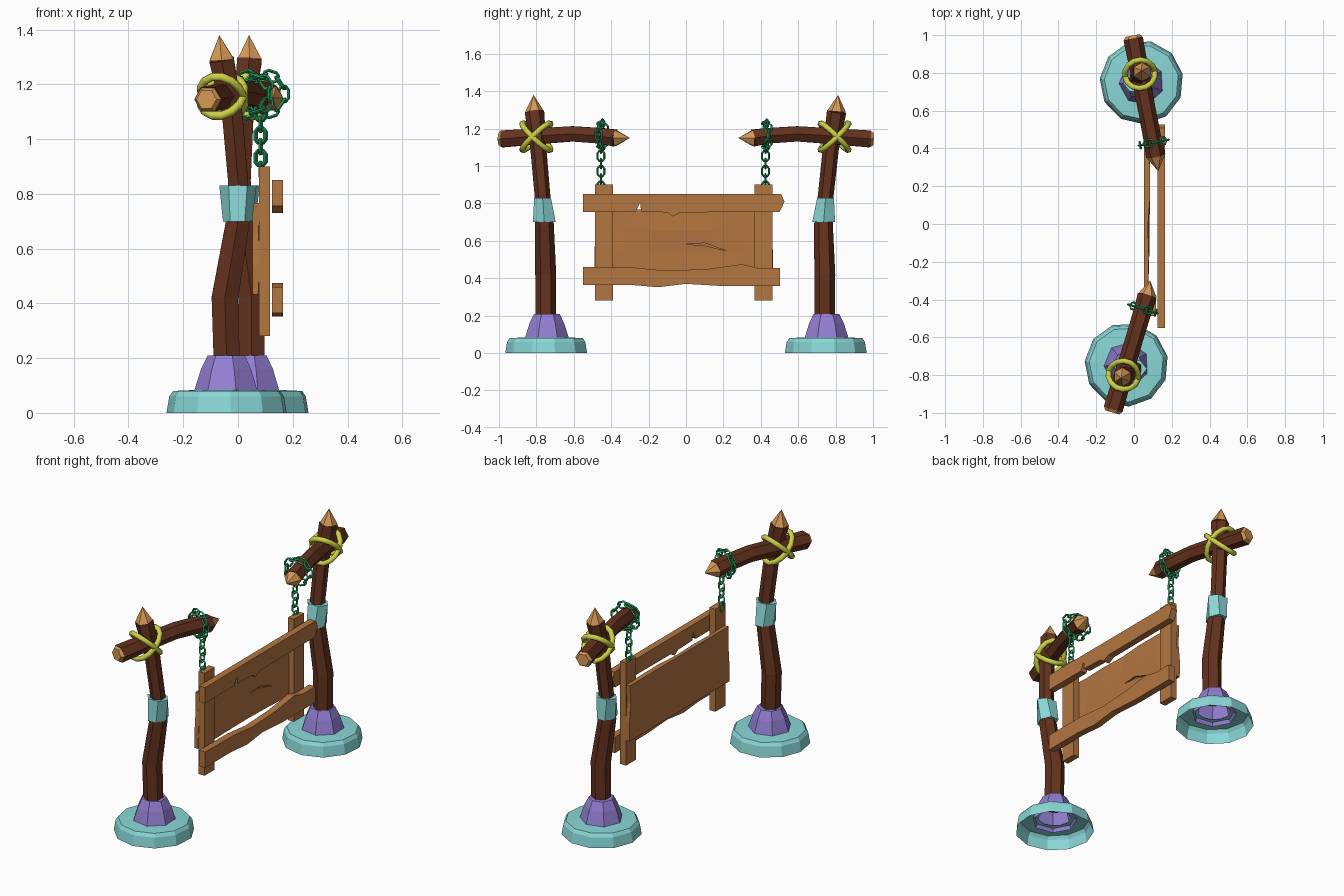
import bpy, bmesh, math, random
from mathutils import Vector as V

if "Cube" in bpy.data.objects:
    bpy.data.objects.remove(bpy.data.objects["Cube"])

random.seed(4)
MATS = {}


def mat(name, r, g, b):
    m = bpy.data.materials.new(name)
    lin = [(c / 255 / 12.92) if c < 10 else ((c / 255 + 0.055) / 1.055) ** 2.4 for c in (r, g, b)]
    m.diffuse_color = (*lin, 1)
    m.use_nodes = True
    m.node_tree.nodes["Principled BSDF"].inputs["Base Color"].default_value = m.diffuse_color
    MATS[name] = m


for args in (("bark", 100, 50, 30), ("cut_wood", 212, 152, 85), ("plank", 180, 118, 65),
             ("teal", 138, 215, 215), ("purple", 146, 126, 210), ("green", 40, 165, 100),
             ("rope", 205, 210, 70)):
    mat(*args)


def finish(bm, name, material, smooth=False, recalc=True):
    bmesh.ops.remove_doubles(bm, verts=bm.verts, dist=0.0003)
    if recalc:
        bmesh.ops.recalc_face_normals(bm, faces=bm.faces)
    me = bpy.data.meshes.new(name)
    bm.to_mesh(me)
    bm.free()
    me.materials.append(MATS[material])
    for p in me.polygons:
        p.use_smooth = smooth
    ob = bpy.data.objects.new(name, me)
    bpy.context.collection.objects.link(ob)
    return ob


def sweep(bm, pts, radii, n, ref, closed=False):
    """Sweep an n-sided ring along points."""
    pts = [V(p) for p in pts]
    k = len(pts)
    rings = []
    for i, p in enumerate(pts):
        if closed:
            t = pts[(i + 1) % k] - pts[i - 1]
        else:
            t = pts[min(i + 1, k - 1)] - pts[max(i - 1, 0)]
        t.normalize()
        u = t.cross(V(ref)).normalized()
        v = u.cross(t)
        r = radii[i] if isinstance(radii, (list, tuple)) else radii
        rings.append([bm.verts.new(p + r * (math.cos(a) * u + math.sin(a) * v))
                      for a in (2 * math.pi * j / n for j in range(n))])
    for i in range(k if closed else k - 1):
        a, b = rings[i], rings[(i + 1) % k]
        for j in range(n):
            bm.faces.new((a[j], a[(j + 1) % n], b[(j + 1) % n], b[j]))
    if not closed:
        bm.faces.new(rings[0])
        bm.faces.new(rings[-1][::-1])


def tube(name, material, pts, radii, n, ref, closed=False, smooth=False):
    bm = bmesh.new()
    sweep(bm, pts, radii, n, ref, closed)
    return finish(bm, name, material, smooth)


def lathe(name, material, centre, profile, n, spin, cap):
    """Open-bottomed stone ring from a radius/height profile."""
    bm = bmesh.new()
    rings = [[bm.verts.new((centre[0] + r * math.cos(spin + 2 * math.pi * j / n),
                            centre[1] + r * math.sin(spin + 2 * math.pi * j / n), z))
              for j in range(n)] for r, z in profile]
    for a, b in zip(rings, rings[1:]):
        for j in range(n):
            bm.faces.new((a[j], a[(j + 1) % n], b[(j + 1) % n], b[j]))
    if cap:
        bm.faces.new(rings[-1])
    finish(bm, name, material, recalc=False)


def add_link(bm, c, along, normal, half=0.027, wide=0.018):
    side = normal.cross(along).normalized()
    shape = ((1, .45), (.55, 1), (-.55, 1), (-1, .45), (-1, -.45), (-.55, -1), (.55, -1), (1, -.45))
    sweep(bm, [c + along * a * half + side * b * wide for a, b in shape], 0.006, 4, normal, True)


def stand(tag, base, post, beam, chain_at, drop):
    # stone footing
    lathe("base_stone_" + tag, "teal", base,
          [(.222, 0), (.212, .06), (.198, .08), (.09, .085)], 11, .2, False)
    lathe("post_socket_" + tag, "purple", base,
          [(.127, .06), (.095, .16), (.07, .21)], 7, .5, True)

    # post with sharpened tip
    tube("post_" + tag, "bark", post[:-1], [.055, .056, .05, .042, .043, .052], 6, (1, 0, 0))
    tube("post_tip_" + tag, "cut_wood", post[-2:], [.051, 0], 6, (1, 0, 0))

    # tapered collar, wider across x at the top and across y at the bottom
    lo, hi = V(post[2]), V(post[3])
    bm = bmesh.new()
    rows = []
    for z, rx, ry in ((.70, .053, .063), (.83, .068, .046)):
        c = lo.lerp(hi, (z - lo.z) / (hi.z - lo.z))
        rows.append([bm.verts.new((c.x + rx * math.cos(j * math.pi / 3),
                                   c.y + ry * math.sin(j * math.pi / 3) * 1.12, z)) for j in range(6)])
    for j in range(6):
        bm.faces.new((rows[0][j], rows[0][(j + 1) % 6], rows[1][(j + 1) % 6], rows[1][j]))
    bm.faces.new(rows[0])
    bm.faces.new(rows[1])
    finish(bm, "post_collar_" + tag, "teal")

    # bowed cross beam: bevelled outer end, pointed inner end
    a, b, tip = (V(p) for p in beam)
    d = V((b.x - a.x, b.y - a.y, 0)).normalized()
    pts = [a.lerp(b, t) + V((0, 0, h)) for t, h in ((0, 0), (.3, .012), (.62, .024), (.88, .012), (1, 0))]
    tube("beam_" + tag, "bark", pts, [.052, .049, .047, .048, .052], 6, (0, 0, 1))
    tube("beam_tip_" + tag, "cut_wood", [pts[-1], tip], [.051, 0], 6, (0, 0, 1))
    tube("beam_end_" + tag, "cut_wood", [a, a - d * .018], [.051, .038], 6, (0, 0, 1))

    # crossed rope lashing
    side = d.cross(V((0, 0, 1)))
    c = a.lerp(b, .3) + V((0, 0, .01))
    for i, s in enumerate((1, -1)):
        e = d * .72 * s + V((0, 0, .69))
        loop = [c + side * .08 * math.cos(q) + e * .105 * math.sin(q)
                for q in (2 * math.pi * k / 14 for k in range(14))]
        tube(f"rope_{tag}_{i}", "rope", loop, .016, 6, side.cross(e), True, True)

    # chain looped round the beam, then hanging to the sign
    bm = bmesh.new()
    c = V(chain_at)
    for i in range(10):
        q = 2 * math.pi * i / 10
        out = side * math.cos(q) + V((0, 0, 1)) * math.sin(q)
        tan = V((0, 0, 1)) * math.cos(q) - side * math.sin(q)
        add_link(bm, c + out * .068, tan, d if i % 2 else out)
    for i in range(6):
        add_link(bm, V((drop[0], drop[1], 1.095 - i * .041)), V((0, 0, 1)),
                 V((1, 0, 0)) if i % 2 else V((0, 1, 0)))
    finish(bm, "chain_" + tag, "green")


stand("near", (-.04, -.745),
      [(-.04, -.75, .15), (-.048, -.75, .42), (-.002, -.757, .69), (0, -.768, .85),
       (-.022, -.79, 1.1), (-.06, -.81, 1.29), (-.068, -.815, 1.38)],
      [(-.11, -.98, 1.145), (.07, -.38, 1.15), (.086, -.30, 1.15)],
      (.05, -.45, 1.165), (.08, -.455))
stand("far", (.04, .75),
      [(.048, .742, .15), (.05, .742, .42), (.012, .735, .69), (.01, .748, .85),
       (.02, .775, 1.1), (.042, .805, 1.29), (.04, .813, 1.38)],
      [(-.004, .98, 1.145), (.115, .36, 1.15), (.128, .28, 1.15)],
      (.1, .43, 1.165), (.085, .425))


def plank(name, outline, x0, x1):
    """Extrude a (y, z) outline between two x values."""
    bm = bmesh.new()
    f = bm.faces.new([bm.verts.new((x0, y, z)) for y, z in outline])
    ext = bmesh.ops.extrude_face_region(bm, geom=[f])
    bmesh.ops.translate(bm, vec=(x1 - x0, 0, 0),
                        verts=[g for g in ext["geom"] if isinstance(g, bmesh.types.BMVert)])
    return finish(bm, name, "plank")


# sign uprights
for tag, y0, y1 in (("near", -.487, -.39), ("far", .367, .463)):
    plank("sign_upright_" + tag, [(y0, .28), (y1, .28), (y1, .9), (y0, .9)], .077, .117)

# chipped rails
plank("sign_rail_top", [(-.55, .755), (-.27, .755), (-.245, .805), (-.24, .757), (-.1, .752), (-.07, .73),
                        (-.03, .752), (.5, .755), (.527, .81), (.508, .85), (-.55, .85)], .124, .165)
plank("sign_rail_bottom", [(-.55, .365), (-.3, .365), (-.15, .352), (0, .37), (.2, .358), (.503, .358),
                           (.503, .455), (.38, .455), (.3, .475), (.12, .45), (-.1, .44), (-.28, .457),
                           (-.55, .46)], .124, .165)

# sign panel with a rough hewn front and ragged ends
bm = bmesh.new()
bmesh.ops.create_grid(bm, x_segments=6, y_segments=3, size=.5)
for v in bm.verts:
    y, z = v.co.x * .945 - .013, .6 + v.co.y * .335
    if abs(v.co.x) > .49:
        y += random.uniform(-.008, .008)
    v.co = (.080 + random.uniform(-.008, .006), y, z)
edges = bmesh.ops.extrude_face_region(bm, geom=bm.faces[:])
for g in edges["geom"]:
    if isinstance(g, bmesh.types.BMVert):
        g.co.x = .053
panel = finish(bm, "sign_panel", "plank")

# long split in the panel
crack = plank("crack_cutter", [(0, .582), (.1, .588), (.22, .545), (.1, .575)], .068, .12)
crack.hide_render = True
crack.hide_viewport = True
cut = panel.modifiers.new("split", "BOOLEAN")
cut.operation, cut.object, cut.solver = "DIFFERENCE", crack, "EXACT"
